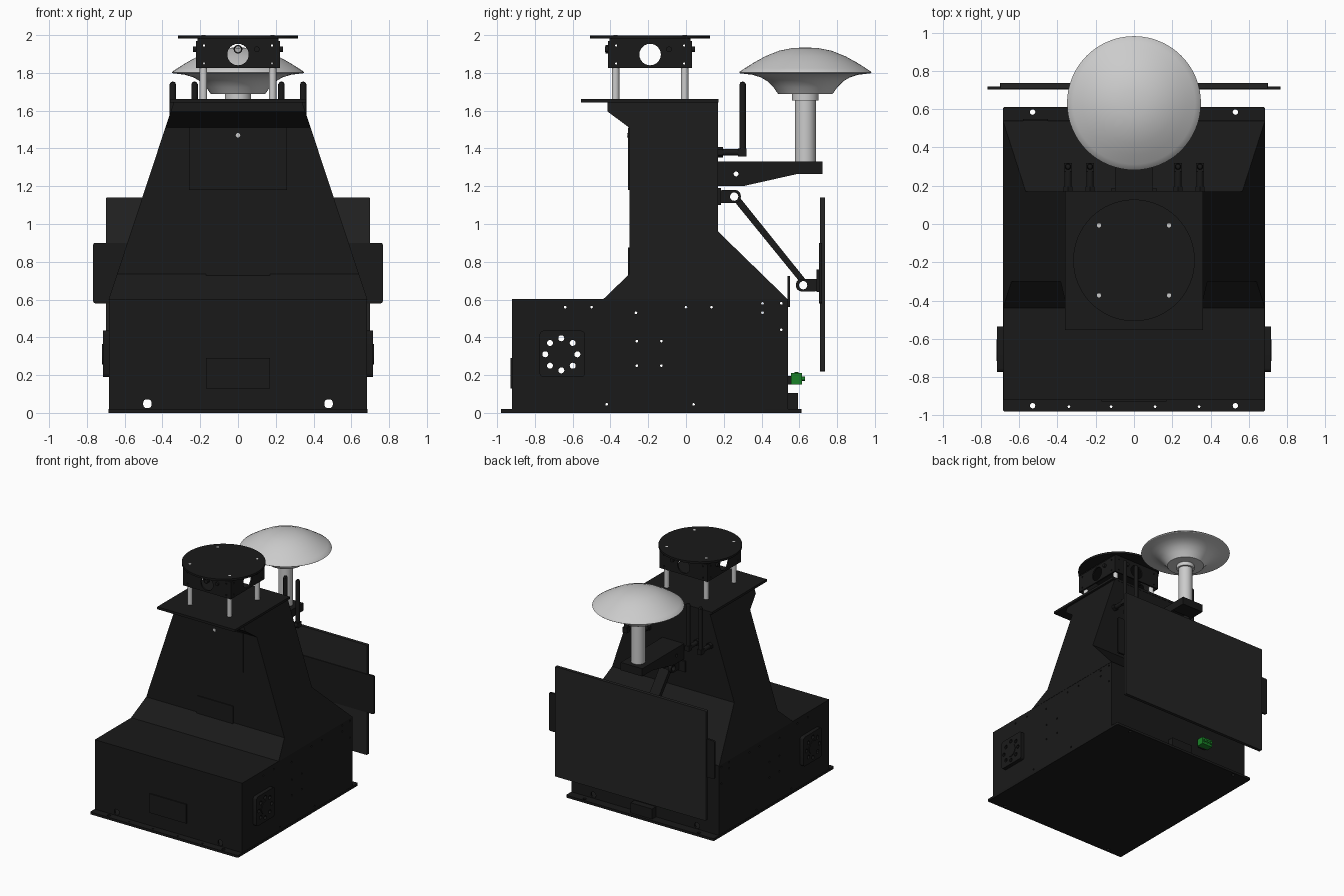
import bpy, bmesh, math
from mathutils import Matrix, Vector

if "Cube" in bpy.data.objects:
    bpy.data.objects.remove(bpy.data.objects["Cube"])


def mat(name, c):
    m = bpy.data.materials.new(name)
    m.diffuse_color = (*c, 1)
    m.use_nodes = True
    m.node_tree.nodes["Principled BSDF"].inputs["Base Color"].default_value = m.diffuse_color
    return m


BLACK = mat("black_metal", (0.01, 0.01, 0.01))
GLASS = mat("screen_black", (0.017, 0.017, 0.017))
GREEN = mat("green_plastic", (0.01, 0.22, 0.02))


def add(name, bm, m=BLACK):
    bmesh.ops.recalc_face_normals(bm, faces=bm.faces)
    me = bpy.data.meshes.new(name)
    bm.to_mesh(me)
    bm.free()
    if m:
        me.materials.append(m)
    ob = bpy.data.objects.new(name, me)
    bpy.context.collection.objects.link(ob)
    return ob


def box(name, x, y, z, m=BLACK):
    bm = bmesh.new()
    bmesh.ops.create_cube(bm, size=1)
    for v in bm.verts:
        v.co = [a[0] + (c + 0.5) * (a[1] - a[0]) for a, c in zip((x, y, z), v.co)]
    return add(name, bm, m)


def cyl(name, a, b, r, m=BLACK, n=32):
    a, b = Vector(a), Vector(b)
    d = b - a
    bm = bmesh.new()
    bmesh.ops.create_cone(bm, cap_ends=True, segments=n, radius1=r, radius2=r, depth=d.length,
                          matrix=Matrix.Translation((a + b) / 2) @ d.to_track_quat('Z', 'Y').to_matrix().to_4x4())
    return add(name, bm, m)


def lathe(name, prof, c, m=None, n=64):
    bm = bmesh.new()
    vs = [bm.verts.new((c[0] + r, c[1], z)) for r, z in prof]
    es = [bm.edges.new(p) for p in zip(vs, vs[1:])]
    bmesh.ops.spin(bm, geom=vs + es, cent=(*c, 0), axis=(0, 0, 1), angle=math.tau, steps=n)
    bmesh.ops.remove_doubles(bm, verts=bm.verts, dist=1e-4)
    return add(name, bm, m)


def circle(u, v, r, n=24):
    return [(u + r * math.cos(i * math.tau / n), v + r * math.sin(i * math.tau / n)) for i in range(n)]


def rect(u0, u1, v0, v1, r=0):
    if not r:
        return [(u0, v0), (u1, v0), (u1, v1), (u0, v1)]
    pts = []
    for k, (u, v) in enumerate(((u1 - r, v1 - r), (u0 + r, v1 - r), (u0 + r, v0 + r), (u1 - r, v0 + r))):
        pts += [(u + r * math.cos(t), v + r * math.sin(t)) for t in [(k + j / 4) * math.pi / 2 for j in range(5)]]
    return pts


AX = {'X': Matrix(((0, 0, 1, 0), (1, 0, 0, 0), (0, 1, 0, 0), (0, 0, 0, 1))),
      'Y': Matrix(((1, 0, 0, 0), (0, 0, -1, 0), (0, 1, 0, 0), (0, 0, 0, 1))),
      'Z': Matrix.Identity(4)}


def plate(name, axis, lo, hi, outline, holes=(), m=BLACK):
    """Flat sheet with holes, thick from lo to hi along the axis."""
    cu = bpy.data.curves.new(name, 'CURVE')
    cu.dimensions, cu.fill_mode, cu.extrude = '2D', 'BOTH', (hi - lo) / 2
    for loop in [outline, *holes]:
        s = cu.splines.new('POLY')
        s.points.add(len(loop) - 1)
        for p, (u, v) in zip(s.points, loop):
            p.co = (u, v, 0, 1)
        s.use_cyclic_u = True
    tmp = bpy.data.objects.new(name + "_curve", cu)
    bpy.context.collection.objects.link(tmp)
    me = bpy.data.meshes.new_from_object(tmp.evaluated_get(bpy.context.evaluated_depsgraph_get()))
    bpy.data.objects.remove(tmp)
    bm = bmesh.new()
    bm.from_mesh(me)
    bmesh.ops.remove_doubles(bm, verts=bm.verts, dist=1e-5)
    off = Vector({'X': (1, 0, 0), 'Y': (0, 1, 0), 'Z': (0, 0, 1)}[axis]) * (lo + hi) / 2
    bmesh.ops.transform(bm, matrix=Matrix.Translation(off) @ AX[axis], verts=bm.verts)
    return add(name, bm, m)


# base plate with bolt holes
bolts = [circle(s * 0.53, y, 0.014) for s in (-1, 1) for y in (0.585, -0.95)]
bolts += [circle(x, -0.955, 0.007, 12) for x in (-0.34, -0.12, 0.11, 0.34)]
plate("base_plate", 'Z', 0, 0.02, rect(-0.685, 0.685, -0.98, 0.612, 0.01), bolts)
box("base_floor", (-0.67, 0.67), (-0.91, 0.53), (0.015, 0.025))

# lower cabinet: side, front, back and top sheets
small = [(-.64, .56), (-.5, .56), (-.265, .53), (0, .56), (.135, .56), (.405, .58), (.405, .53), (.505, .58),
         (.505, .44), (-.26, .38), (-.13, .38), (-.26, .25), (-.13, .25), (-.42, .045), (.04, .045)]
slots = [circle(-0.66 + 0.085 * math.cos(t), 0.31 + 0.085 * math.sin(t), 0.016, 12)
         for t in [i * math.tau / 8 for i in range(8)]]
for s, side in ((-1, "left"), (1, "right")):
    lo, hi = sorted((s * 0.67, s * 0.683))
    plate(f"cabinet_{side}", 'X', lo, hi, rect(-0.92, 0.54, 0.02, 0.6),
          [circle(y, z, 0.007, 12) for y, z in small] + [circle(-0.66, 0.31, 0.108)])
    lo, hi = sorted((s * 0.683, s * 0.715))
    plate(f"fan_cover_{side}", 'X', lo, hi, rect(-0.775, -0.535, 0.19, 0.435, 0.02), slots)
    cyl(f"fan_hub_{side}", (s * 0.66, -0.66, 0.31), (s * 0.72, -0.66, 0.31), 0.055)
notches = [rect(s * 0.48 - 0.022, s * 0.48 + 0.022, 0.025, 0.072, 0.018) for s in (-1, 1)]
plate("cabinet_front", 'Y', -0.92, -0.907, rect(-0.67, 0.67, 0.02, 0.6), notches)
plate("cabinet_back", 'Y', 0.527, 0.54, rect(-0.67, 0.67, 0.02, 0.6), notches)
box("cabinet_top", (-0.683, 0.683), (-0.92, 0.54), (0.588, 0.602))
box("lower_front_panel", (-0.17, 0.17), (-0.929, -0.915), (0.13, 0.29))
box("rear_foot", (-0.1, 0.1), (0.53, 0.592), (0.02, 0.105))
box("rear_tab", (-0.58, -0.45), (0.538, 0.55), (0.56, 0.725))

# tapered tower
prof = [(-0.44, 0.6), (-0.30, 0.735), (-0.30, 1.51), (-0.415, 1.595), (-0.415, 1.645),
        (0.17, 1.645), (0.17, 0.96), (0.54, 0.6)]
bm = bmesh.new()
L, R = [[bm.verts.new((s * (0.34 + (1.645 - z) * 0.33), y, z)) for y, z in prof] for s in (-1, 1)]
bm.faces.new(L)
bm.faces.new(R[::-1])
for i in range(len(prof)):
    j = (i + 1) % len(prof)
    bm.faces.new((L[i], L[j], R[j], R[i]))
add("tower", bm)
box("tower_top_plate", (-0.36, 0.36), (-0.555, 0.172), (1.642, 1.662))
box("tower_door", (-0.26, 0.26), (-0.308, -0.295), (1.18, 1.51))
box("tower_panel", (-0.17, 0.17), (-0.307, -0.295), (0.715, 0.875))
cyl("door_lock", (0, -0.312, 1.47), (0, -0.30, 1.47), 0.012, None)

# camera head: posts, four perforated plates, round roof
CY = -0.19
for i, (x, y) in enumerate([(sx * 0.183, CY + sy * 0.183) for sx in (-1, 1) for sy in (-1, 1)]):
    cyl(f"head_post_{i}", (x, y, 1.66), (x, y, 1.84), 0.02, None, 24)
    cyl(f"roof_screw_{i}", (x, y, 1.96), (x, y, 2.0), 0.011, None, 16)
for s, n in ((-1, "a"), (1, "b")):
    lo, hi = sorted((s * 0.21, s * 0.222))
    corner = [(u, z) for u in (-0.18, 0.18) for z in (1.85, 1.945)]
    plate(f"head_plate_x_{n}", 'X', lo, hi, rect(CY - 0.222, CY + 0.222, 1.825, 1.97),
          [circle(CY, 1.897, 0.057)] + [circle(CY + u, z, 0.006, 12) for u, z in corner])
    plate(f"head_plate_y_{n}", 'Y', CY + lo, CY + hi, rect(-0.21, 0.21, 1.825, 1.97),
          [circle(0, 1.897, 0.057)] + [circle(u, z, 0.006, 12) for u, z in corner])
    cyl(f"head_knob_x_{n}", (s * 0.215, CY + 0.1, 1.925), (s * 0.238, CY + 0.1, 1.925), 0.015, n=16)
    cyl(f"head_knob_y_{n}", (0.1, CY + s * 0.215, 1.925), (0.1, CY + s * 0.238, 1.925), 0.015, n=16)
box("head_ceiling", (-0.215, 0.215), (CY - 0.215, CY + 0.215), (1.962, 1.984))
plate("camera_ring", 'Y', CY - 0.235, CY - 0.21, circle(0, 1.925, 0.023), [circle(0, 1.925, 0.016)])
cyl("head_roof", (0, CY, 1.982), (0, CY, 1.999), 0.318, n=64)

# mushroom antenna and its channel arm
AC = (0, 0.632)
lathe("antenna_dome", [(0, 1.935), (.07, 1.931), (.14, 1.917), (.21, 1.889), (.27, 1.856), (.32, 1.825), (.347, 1.807),
                       (.35, 1.802), (.345, 1.798), (.28, 1.79), (.235, 1.776), (.2, 1.755), (.17, 1.725),
                       (.143, 1.687), (0, 1.687)], AC)
cyl("antenna_neck", (*AC, 1.655), (*AC, 1.69), 0.07, None, 48)
cyl("antenna_pole", (*AC, 1.33), (*AC, 1.66), 0.055, None, 48)
arm = [(0.17, 1.2), (0.3, 1.2), (0.59, 1.265), (0.72, 1.265), (0.72, 1.33), (0.17, 1.33)]
for s in (-1, 1):
    plate("antenna_arm_side", 'X', s * 0.09 - 0.01, s * 0.09 + 0.01, arm, [circle(0.265, 1.265, 0.013, 16)])
box("antenna_arm_top", (-0.1, 0.1), (0.17, 0.72), (1.315, 1.33))
box("antenna_arm_tip", (-0.1, 0.1), (0.59, 0.722), (1.265, 1.33))

# four rod aerials with elbow mounts
for i, x in enumerate((-0.345, -0.23, 0.23, 0.345)):
    cyl(f"aerial_rod_{i}", (x, 0.3, 1.36), (x, 0.3, 1.74), 0.017, n=20)
    lathe(f"aerial_tip_{i}", [(0.017, 1.738), (0.012, 1.75), (0, 1.755)], (x, 0.3), BLACK, 20)
    cyl(f"aerial_mount_{i}", (x, 0.16, 1.38), (x, 0.28, 1.38), 0.018, n=20)
    box(f"aerial_elbow_{i}", (x - 0.02, x + 0.02), (0.275, 0.32), (1.358, 1.4))
    cyl(f"aerial_nut_{i}", (x, 0.165, 1.38), (x, 0.195, 1.38), 0.027, n=6)

# screen support link
for s in (-1, 1):
    a, b = s * 0.05 - 0.015, s * 0.05 + 0.015
    plate("upper_clevis", 'X', a, b, rect(0.165, 0.29, 1.11, 1.18, 0.03), [circle(0.255, 1.145, 0.022)])
    plate("lower_clevis", 'X', a, b, rect(0.582, 0.71, 0.643, 0.71, 0.03), [circle(0.62, 0.676, 0.022)])
plate("support_bar", 'X', -0.045, 0.045, [(0.265, 1.108), (0.285, 1.14), (0.63, 0.71), (0.605, 0.69)])
box("upper_clevis_base", (-0.12, 0.12), (0.168, 0.185), (1.1, 1.19))
box("lower_clevis_base", (-0.12, 0.12), (0.69, 0.708), (0.64, 0.76))

# screen with wide clamp band
plate("screen", 'Y', 0.709, 0.736, rect(-0.7, 0.7, 0.22, 1.14, 0.006), m=GLASS)
plate("screen_clamp", 'Y', 0.703, 0.72, rect(-0.767, 0.767, 0.58, 0.9, 0.012))

# green plug at the back
box("plug_body", (-0.29, -0.19), (0.555, 0.615), (0.15, 0.21), GREEN)
box("plug_base", (-0.275, -0.205), (0.535, 0.56), (0.15, 0.195))
for i in range(3):
    cyl(f"plug_pin_{i}", (-0.27 + i * 0.03, 0.61, 0.18), (-0.27 + i * 0.03, 0.63, 0.18), 0.012, GREEN, 12)
    cyl(f"plug_screw_{i}", (-0.27 + i * 0.03, 0.585, 0.2), (-0.27 + i * 0.03, 0.585, 0.217), 0.01, GREEN, 12)

bpy.ops.object.select_all(action='SELECT')
bpy.context.view_layer.objects.active = bpy.data.objects["antenna_dome"]
bpy.ops.object.shade_smooth_by_angle(angle=math.radians(30))
